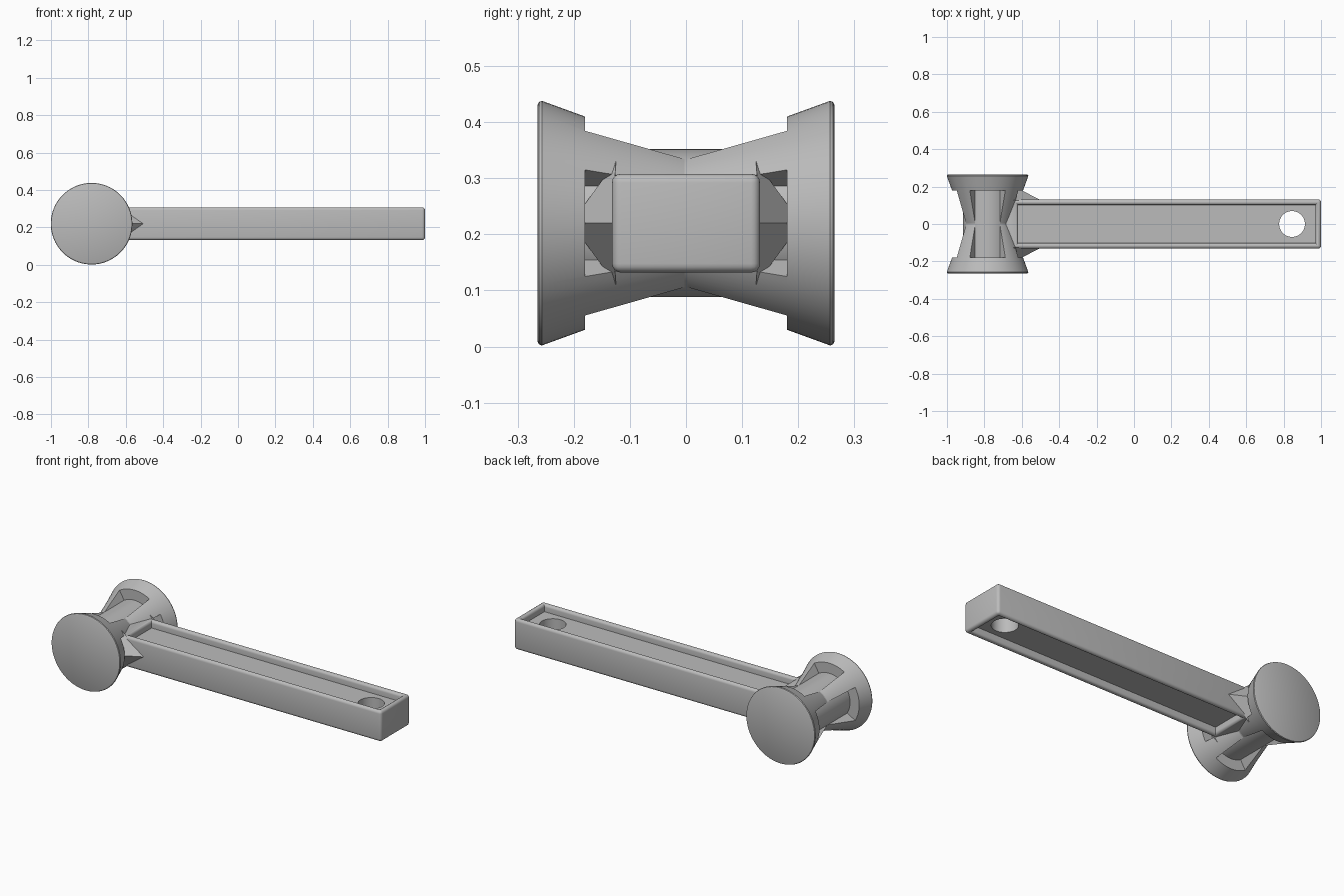
import bpy, bmesh
from math import pi, sin, cos, radians
from mathutils import Matrix, Vector

cube = bpy.data.objects.get("Cube")
if cube:
    bpy.data.objects.remove(cube, do_unlink=True)

AXIS = Vector((-0.783, 0, 0.22))   # centre of the head
grey = bpy.data.materials.new("plain grey")
grey.use_nodes = True
GREY = (0.5, 0.5, 0.5, 1)
grey.diffuse_color = GREY
grey.node_tree.nodes["Principled BSDF"].inputs["Base Color"].default_value = GREY


def finish(name, bm, smooth=True):
    bmesh.ops.recalc_face_normals(bm, faces=bm.faces)
    mesh = bpy.data.meshes.new(name)
    bm.to_mesh(mesh)
    bm.free()
    mesh.materials.append(grey)
    ob = bpy.data.objects.new(name, mesh)
    bpy.context.collection.objects.link(ob)
    if smooth:
        shade(ob)
    return ob


def shade(ob):
    bpy.ops.object.select_all(action="DESELECT")
    ob.select_set(True)
    bpy.context.view_layer.objects.active = ob
    bpy.ops.object.shade_smooth_by_angle(angle=radians(30))


def lathe(name, profile, steps=96):
    """Spin (radius, y) points about the head axis."""
    bm = bmesh.new()
    verts = [bm.verts.new((r, y, 0)) for r, y in profile]
    edges = [bm.edges.new(pair) for pair in zip(verts, verts[1:])]
    bmesh.ops.spin(bm, geom=verts + edges, cent=(0, 0, 0), axis=(0, 1, 0),
                   angle=2 * pi, steps=steps)
    bmesh.ops.remove_doubles(bm, verts=bm.verts, dist=1e-5)
    bmesh.ops.translate(bm, verts=bm.verts, vec=AXIS)
    return finish(name, bm, smooth=False)


def cut(ob, cutter):
    cutter.hide_render = True
    cutter.hide_set(True)
    mod = ob.modifiers.new("cut", "BOOLEAN")
    mod.operation = "DIFFERENCE"
    mod.solver = "EXACT"
    mod.object = cutter


def bake(ob):
    """Apply the cuts so that shading sees the final edges."""
    deps = bpy.context.evaluated_depsgraph_get()
    mesh = bpy.data.meshes.new_from_object(ob.evaluated_get(deps))
    ob.modifiers.clear()
    ob.data = mesh
    shade(ob)


# Double-cone head with a solid core
half = [(0, 0.265), (0.21, 0.265), (0.216, 0.262), (0.218, 0.257), (0.19, 0.18)]
head = lathe("head", half + [(0.131, 0)] + [(r, -y) for r, y in reversed(half)])
core = lathe("head_core", [(0, -0.19), (0.132, -0.19), (0.132, 0.19), (0, 0.19)])
shade(core)

# Four windows around the head
bm = bmesh.new()
angles = [radians(a) for a in range(-30, 31, 5)]
outline = [(0.12, a) for a in angles] + [(0.3, a) for a in reversed(angles)]
for quarter in range(4):
    turn = quarter * pi / 2
    face = bm.faces.new([bm.verts.new((r * cos(a + turn), -0.18, r * sin(a + turn)))
                         for r, a in outline])
    top = bmesh.ops.extrude_face_region(bm, geom=[face])["geom"]
    bmesh.ops.translate(bm, vec=(0, 0.36, 0),
                        verts=[v for v in top if isinstance(v, bmesh.types.BMVert)])
bmesh.ops.translate(bm, verts=bm.verts, vec=AXIS)
cut(head, finish("window_cutter", bm, smooth=False))
bake(head)

# Handle with a rounded rim around a pocket above and below
X0, X1, HY, HZ, RIM, DEPTH = -0.70, 1.0, 0.132, 0.088, 0.042, 0.042
bm = bmesh.new()
bmesh.ops.create_cube(bm, size=1, matrix=Matrix.Translation(((X0 + X1) / 2, 0, AXIS.z))
                      @ Matrix.Diagonal((X1 - X0, 2 * HY, 2 * HZ, 1)))
round_edges = set(bm.edges)
bm.normal_update()
for face in [f for f in bm.faces if abs(f.normal.z) > 0.9]:
    side = 1 if face.normal.z > 0 else -1
    bmesh.ops.inset_region(bm, faces=[face], thickness=RIM)
    for v in face.verts:
        if v.co.x < 0:
            v.co.x = -0.62
    round_edges.update(face.edges)
    floor = bmesh.ops.extrude_discrete_faces(bm, faces=[face])["faces"][0]
    bmesh.ops.translate(bm, verts=floor.verts, vec=(0, 0, -side * DEPTH))
bmesh.ops.bevel(bm, geom=[e for e in round_edges if e.is_valid], offset=0.016,
                segments=4, profile=0.5, affect="EDGES")
handle = finish("handle", bm, smooth=False)

# Hanging hole
bm = bmesh.new()
bmesh.ops.create_cone(bm, cap_ends=True, segments=64, radius1=0.069, radius2=0.069,
                      depth=0.5, matrix=Matrix.Translation((0.845, 0, AXIS.z)))
cut(handle, finish("hole_cutter", bm, smooth=False))
bake(handle)

# Pointed gussets between head and handle
for name, s in (("left_gusset", 1), ("right_gusset", -1)):
    bm = bmesh.new()
    for x, y, z in ((-0.505, 0.131, 0), (-0.65, 0.205, 0),
                    (-0.65, 0.125, 0.11), (-0.65, 0.125, -0.11)):
        bm.verts.new((x, s * y, AXIS.z + z))
    bmesh.ops.convex_hull(bm, input=bm.verts)
    finish(name, bm)
